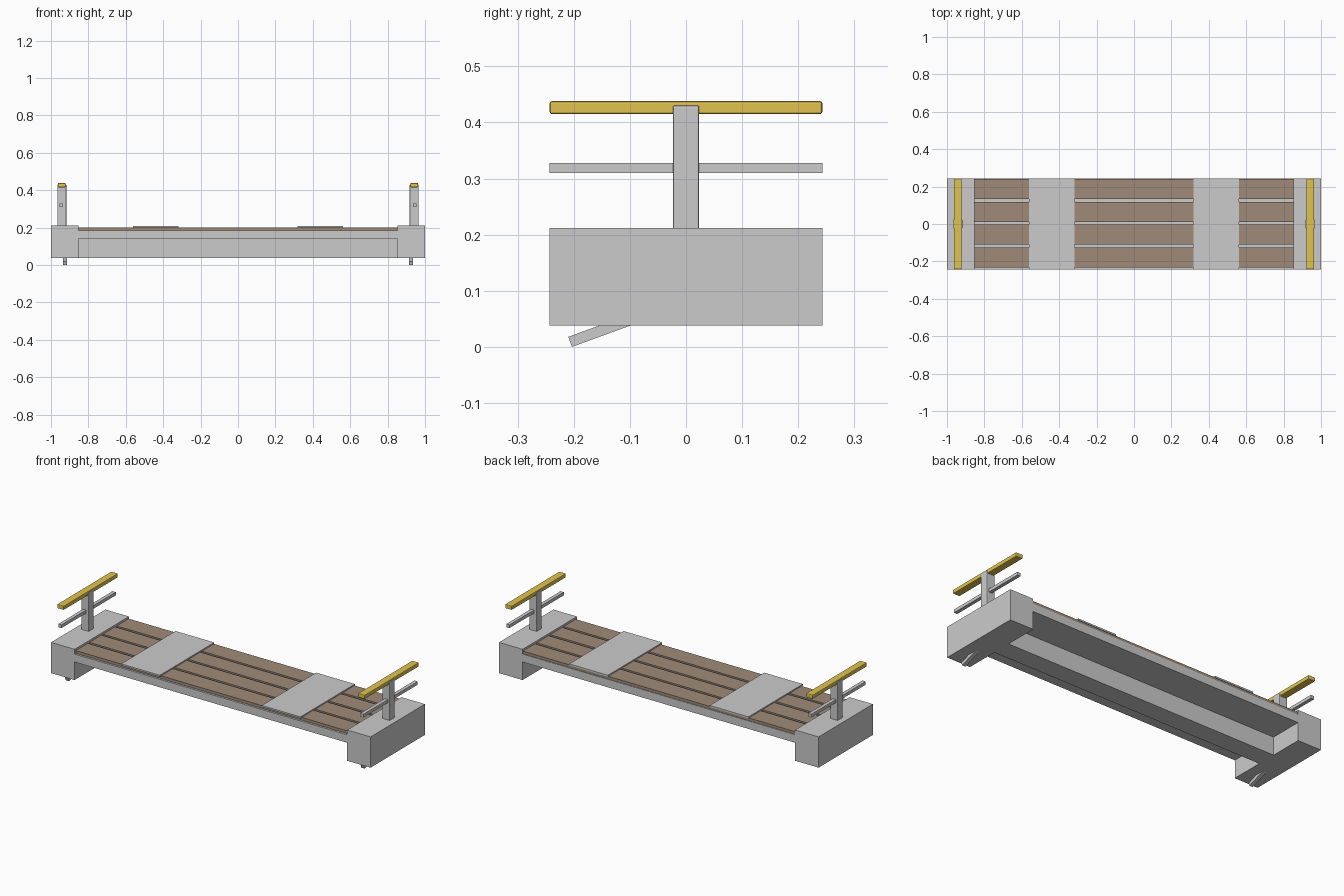
import bpy
from math import radians, sin, cos

if "Cube" in bpy.data.objects:
    bpy.data.objects.remove(bpy.data.objects["Cube"])


def material(name, color):
    m = bpy.data.materials.new(name)
    m.diffuse_color = color
    m.use_nodes = True
    m.node_tree.nodes["Principled BSDF"].inputs["Base Color"].default_value = m.diffuse_color
    return m


wood = material("wood", (0.35, 0.26, 0.19, 1))
yellow = material("yellow", (0.75, 0.55, 0.08, 1))


def box(name, x, y, z, mat=None, bevel=0.0, tilt=0.0):
    """Box spanning the (min, max) ranges on each axis."""
    loc = [(r[0] + r[1]) / 2 for r in (x, y, z)]
    bpy.ops.mesh.primitive_cube_add(size=1, location=loc, rotation=(tilt, 0, 0))
    o = bpy.context.object
    o.name = name
    o.scale = [r[1] - r[0] for r in (x, y, z)]
    bpy.ops.object.transform_apply(location=False, rotation=False, scale=True)
    if mat:
        o.data.materials.append(mat)
    if bevel:
        b = o.modifiers.new("bevel", 'BEVEL')
        b.width = bevel
        b.segments = 2
    return o


W = 0.243

# underframe slab and narrow centre sill
box("underframe", (-0.853, 0.853), (-W, W), (0.14, 0.185))
box("centre_sill", (-0.853, 0.853), (-0.055, 0.055), (0.038, 0.14))

# four deck planks with gaps
for i in range(4):
    top = 0.24 - i * 0.1217
    box(f"deck_plank_{i + 1}", (-0.853, 0.853), (top - 0.107, top), (0.185, 0.201), wood)

for side, s in (("left", -1), ("right", 1)):
    def span(cx, w):
        return (s * cx - w / 2, s * cx + w / 2)

    # end block and deck plate
    box(f"{side}_end_block", span(0.9265, 0.147), (-W, W), (0.038, 0.212))
    box(f"{side}_deck_plate", span(0.44, 0.242), (-W, W), (0.199, 0.208))

    # handrail post, middle rail and yellow grip
    box(f"{side}_post", span(0.942, 0.048), (-0.0235, 0.0235), (0.205, 0.43), bevel=0.003)
    box(f"{side}_middle_rail", span(0.945, 0.02), (-W, W), (0.31, 0.328))
    box(f"{side}_hand_grip", span(0.942, 0.042), (-W, W), (0.415, 0.438), yellow, bevel=0.004)

    # tilted lever below the block
    a, length, t = radians(20), 0.16, 0.019
    cy = -0.2065 + cos(a) * length / 2
    cz = 0.009 + sin(a) * length / 2
    box(f"{side}_lever", span(0.925, 0.022), (cy - length / 2, cy + length / 2),
        (cz - t / 2, cz + t / 2), tilt=a)
